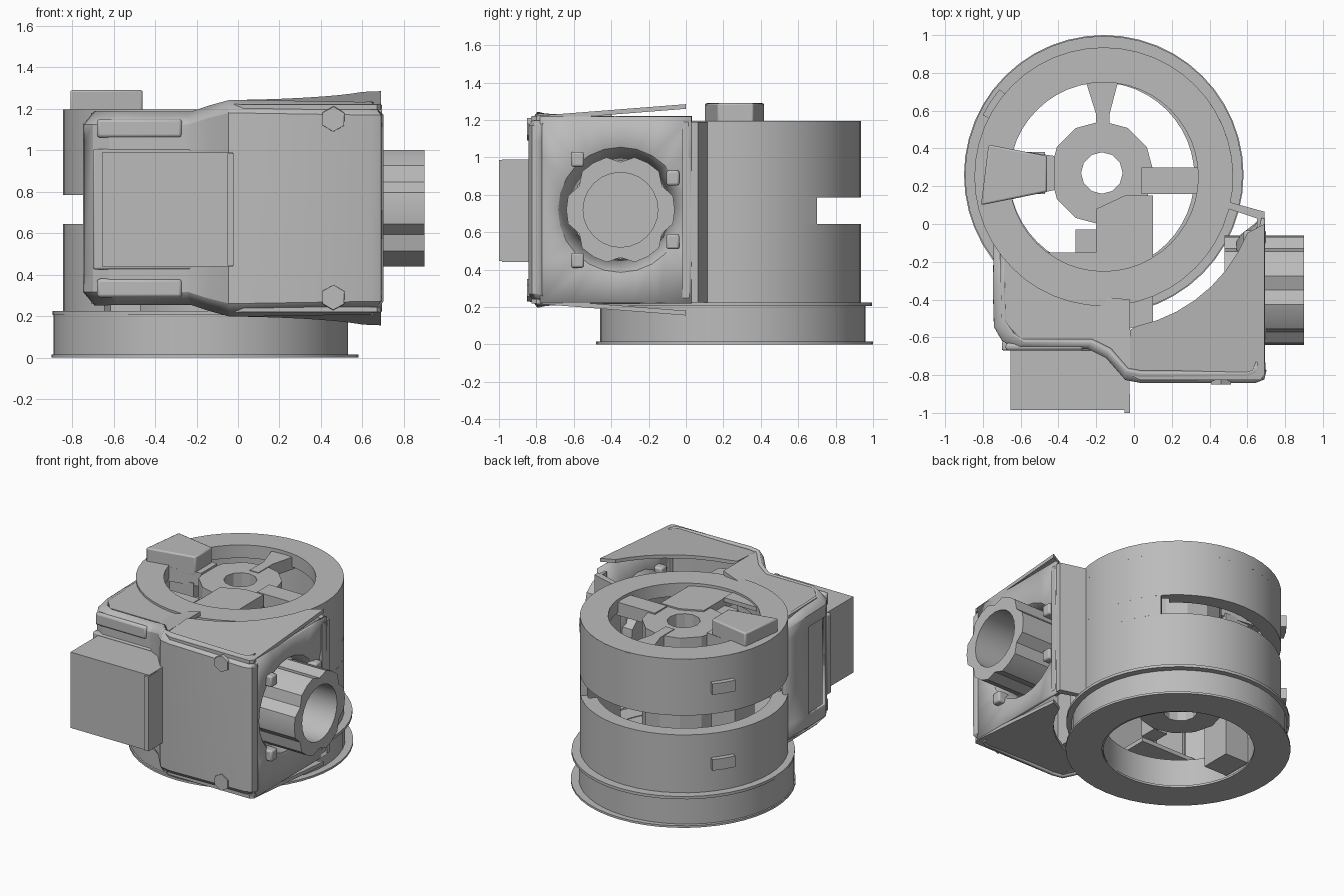
import bpy, bmesh, math

if "Cube" in bpy.data.objects:
    bpy.data.objects.remove(bpy.data.objects["Cube"], do_unlink=True)

GREY = (0.5, 0.5, 0.5, 1)
mat = bpy.data.materials.new("housing grey")
mat.use_nodes = True
mat.diffuse_color = GREY
mat.node_tree.nodes["Principled BSDF"].inputs["Base Color"].default_value = GREY

CX, CY = -0.16, 0.26      # drum axis
MID = 0.72                # height of the gearbox symmetry plane
WY = -0.35                # worm axis


def finish(name, bm, thick=0, bevel=0):
    bmesh.ops.recalc_face_normals(bm, faces=bm.faces)
    me = bpy.data.meshes.new(name)
    bm.to_mesh(me)
    bm.free()
    me.materials.append(mat)
    ob = bpy.data.objects.new(name, me)
    bpy.context.collection.objects.link(ob)
    if thick:
        mod = ob.modifiers.new("wall", 'SOLIDIFY')
        mod.thickness = thick
        mod.offset = 0
    if bevel:
        mod = ob.modifiers.new("bevel", 'BEVEL')
        mod.width = bevel
        mod.segments = 2
    bpy.ops.object.select_all(action='DESELECT')
    bpy.context.view_layer.objects.active = ob
    ob.select_set(True)
    bpy.ops.object.shade_smooth_by_angle(angle=math.radians(25))
    return ob


def loft(name, rows, closed=False, wrap=False, caps=False, thick=0, holes=()):
    """Skin rows of points; closed joins row ends, wrap joins last row to first.
    Cells (row, column) listed in holes stay open."""
    bm = bmesh.new()
    vs = [[bm.verts.new(p) for p in row] for row in rows]
    n = len(rows[0])
    for i in range(len(vs) - (0 if wrap else 1)):
        a, b = vs[i], vs[(i + 1) % len(vs)]
        for j in range(n - (0 if closed else 1)):
            k = (j + 1) % n
            if (i, j) not in holes:
                bm.faces.new((a[j], a[k], b[k], b[j]))
    if caps:
        bm.faces.new(vs[0])
        bm.faces.new(vs[-1])
    return finish(name, bm, thick)


def ring(name, r0, r1, z0, z1, a0=0, a1=360, cx=CX, cy=CY, step=7.5):
    full = a1 - a0 >= 360
    n = max(2, round((a1 - a0) / step))
    rows = []
    for i in range(n if full else n + 1):
        a = math.radians(a0 + (a1 - a0) * i / n)
        c, s = math.cos(a), math.sin(a)
        rows.append([(cx + r * c, cy + r * s, z)
                     for r, z in ((r0, z0), (r1, z0), (r1, z1), (r0, z1))])
    return loft(name, rows, closed=True, wrap=full, caps=not full)


def prism(name, pts, z0, z1, bevel=0):
    """Extrude a plan outline; z0 and z1 may be functions of x and y."""
    f0 = z0 if callable(z0) else lambda x, y: z0
    f1 = z1 if callable(z1) else lambda x, y: z1
    bm = bmesh.new()
    lo = [bm.verts.new((x, y, f0(x, y))) for x, y in pts]
    hi = [bm.verts.new((x, y, f1(x, y))) for x, y in pts]
    bm.faces.new(lo)
    bm.faces.new(hi)
    for i in range(len(pts)):
        j = (i + 1) % len(pts)
        bm.faces.new((lo[i], lo[j], hi[j], hi[i]))
    return finish(name, bm, bevel=bevel)


def box(name, x0, x1, y0, y1, z0, z1, bevel=0):
    return prism(name, [(x0, y0), (x1, y0), (x1, y1), (x0, y1)], z0, z1, bevel)


# Base ring with its two thin rims
ring("base_ring", 0.5, 0.71, 0.01, 0.22, cx=-0.18, cy=0.25)
ring("base_bottom_rim", 0.5, 0.74, 0.0, 0.015)
ring("base_top_rim", 0.6, 0.735, 0.205, 0.225)

# Drum wall, split by a slot around the back
ring("drum_lower_band", 0.64, 0.685, 0.22, 0.645, -14, 225, cy=0.25)
ring("drum_upper_band", 0.64, 0.685, 0.785, 1.19, -14, 225, cy=0.25)
ring("drum_wall_left", 0.64, 0.685, 0.64, 0.79, -14, 41, cy=0.25)
ring("slot_lower_lip", 0.58, 0.67, 0.625, 0.645, 45, 215, cy=0.25)
ring("slot_upper_lip", 0.58, 0.67, 0.785, 0.805, 45, 215, cy=0.25)
for z in (0.43, 0.98):
    ring("back_clip", 0.67, 0.72, z - 0.04, z + 0.04, 140, 153, cy=0.25)

# Open top deck: rim, hub and four spokes
ring("top_rim", 0.5, 0.685, 1.1, 1.195, cy=0.25)
ring("hub", 0.11, 0.275, 0.28, 1.165, cx=-0.17, cy=0.27, step=30)
prism("back_spoke", [(-0.2, 0.42), (-0.13, 0.42), (-0.13, 0.58), (-0.08, 0.77),
                     (-0.26, 0.77), (-0.2, 0.58)], 1.08, 1.17)
box("left_side_spoke", 0.04, 0.38, 0.16, 0.3, 1.08, 1.175)
prism("front_spoke", [(-0.2, -0.6), (0.1, -0.52), (0.1, 0.15), (-0.05, 0.15),
                      (-0.2, 0.08)], 1.09, 1.175)
prism("right_side_spoke", [(-0.7, 0.12), (-0.42, 0.18), (-0.42, 0.36), (-0.7, 0.4)],
      1.08, 1.18)
prism("right_side_block", [(-0.81, 0.1), (-0.46, 0.17), (-0.46, 0.36), (-0.77, 0.42)],
      1.15, 1.29, bevel=0.01)
box("right_side_column", -0.66, -0.47, 0.16, 0.38, 0.03, 1.1)
box("inner_post", -0.31, -0.2, -0.16, -0.03, 0.3, 1.12)

# Gearbox outer wall: plan point and half height, chamfered top and bottom,
# with a tall window in its right side
path = [(-0.73, -0.08, 0.45), (-0.735, -0.34, 0.46), (-0.73, -0.54, 0.46),
        (-0.69, -0.61, 0.46), (-0.62, -0.65, 0.46), (-0.24, -0.65, 0.46),
        (-0.14, -0.7, 0.49), (-0.04, -0.815, 0.515), (0.04, -0.83, 0.515),
        (0.64, -0.83, 0.505), (0.68, -0.815, 0.505), (0.69, -0.77, 0.505)]
levels = [(0.07, -1, 0), (0, -1, 0.06), (0, -1, 0.14),
          (0, 1, -0.14), (0, 1, -0.06), (0.07, 1, 0)]
loft("gearbox_wall", [[(x + (0 - x) * t, y + (-0.2 - y) * t, MID + s * h + d)
                       for x, y, h in path] for t, s, d in levels],
     thick=0.025, holes={(2, 1)})
box("window_back", -0.69, -0.67, -0.58, -0.3, 0.36, 1.08)

# Gearbox plates, mirrored above and below the middle plane
arc = [(CX + 0.82 * math.cos(math.radians(a)), CY + 0.82 * math.sin(math.radians(a)))
       for a in range(-22, -79, -8)]
right_plan = [(-0.02, -0.56), (-0.02, -0.8), (0.03, -0.825), (0.67, -0.825),
              (0.69, -0.8), (0.69, -0.0)] + arc
left_plan = [(-0.71, -0.15), (-0.7, -0.5), (-0.6, -0.61), (-0.2, -0.61), (-0.2, -0.15)]
step_plan = [(-0.22, -0.61), (-0.02, -0.79), (-0.02, -0.4), (-0.22, -0.38)]
for s, side in ((1, "top"), (-1, "bottom")):
    def outer(x, y):
        return MID + s * (0.5 + (y + 0.83) * 0.078)

    def inner(x, y):
        return outer(x, y) - s * 0.025

    def ramp(x, y):
        return MID + s * (0.455 + (x + 0.22) * 0.28)

    def ramp_inner(x, y):
        return ramp(x, y) - s * 0.03

    prism(side + "_cover", right_plan, inner, outer)
    prism(side + "_left_cover", left_plan, MID + s * 0.43, MID + s * 0.46)
    prism(side + "_step", step_plan, ramp_inner, ramp)
    # raised rib on the front, beside the motor
    z = sorted((MID + s * 0.34, MID + s * 0.43))
    box(side + "_front_rib", -0.68, -0.27, -0.67, -0.63, *z, bevel=0.015)
    # hexagonal screw on the front face
    rows = [[(0.46 + r * math.cos(i * math.pi / 3 + 0.5), y,
              MID + s * 0.43 + r * math.sin(i * math.pi / 3 + 0.5)) for i in range(6)]
            for r, y in ((0.065, -0.8), (0.06, -0.85))]
    loft(side + "_screw", rows, closed=True, caps=True)

# Motor and its frame
box("motor", -0.655, -0.025, -0.985, -0.55, 0.44, 0.99)
box("motor_back_lip", -0.05, -0.02, -1.0, -0.9, 0.445, 0.985)
box("motor_frame", -0.7, -0.01, -0.67, -0.62, 0.425, 1.005, bevel=0.01)

# Side wall dished in towards the worm opening
N = 24


def around(x, radius):
    return [(x, WY + radius(i) * math.cos(math.tau * i / N),
             MID + radius(i) * math.sin(math.tau * i / N)) for i in range(N)]


edge = []
for i in range(N):
    c, s = math.cos(math.tau * i / N), math.sin(math.tau * i / N)
    m = max(abs(c), abs(s))
    edge.append((0.685, -0.375 + 0.405 * c / m, MID + 0.5 * s / m))
loft("worm_side_wall", [edge, around(0.64, lambda i: 0.34), around(0.55, lambda i: 0.27)],
     closed=True, thick=0.02)

# Worm sleeve with a fluted outside and a closed bore


def fluted(i):
    return 0.29 if i % 4 in (0, 1, 3) else 0.255


def bore(i):
    return 0.2


rows = [around(0.48, fluted), around(0.9, fluted), around(0.9, bore), around(0.48, bore)]
loft("worm_sleeve", rows, closed=True, wrap=True)
loft("worm_core", [around(0.48, bore), around(0.55, bore)], closed=True, caps=True)

# Small posts around the sleeve
for y, z in ((-0.58, 0.27), (-0.07, 0.17)):
    for s in (-1, 1):
        h = MID + s * z
        box("sleeve_post", 0.58, 0.7, y - 0.035, y + 0.035, h - 0.04, h + 0.04, bevel=0.012)

# Strip joining the gearbox side to the drum
strip = [(0.69, -0.02), (0.69, 0.065), (0.51, 0.115), (0.47, 0.09),
         (0.65, 0.03), (0.65, -0.02)]
prism("joining_strip", strip, 0.225, 1.19)
